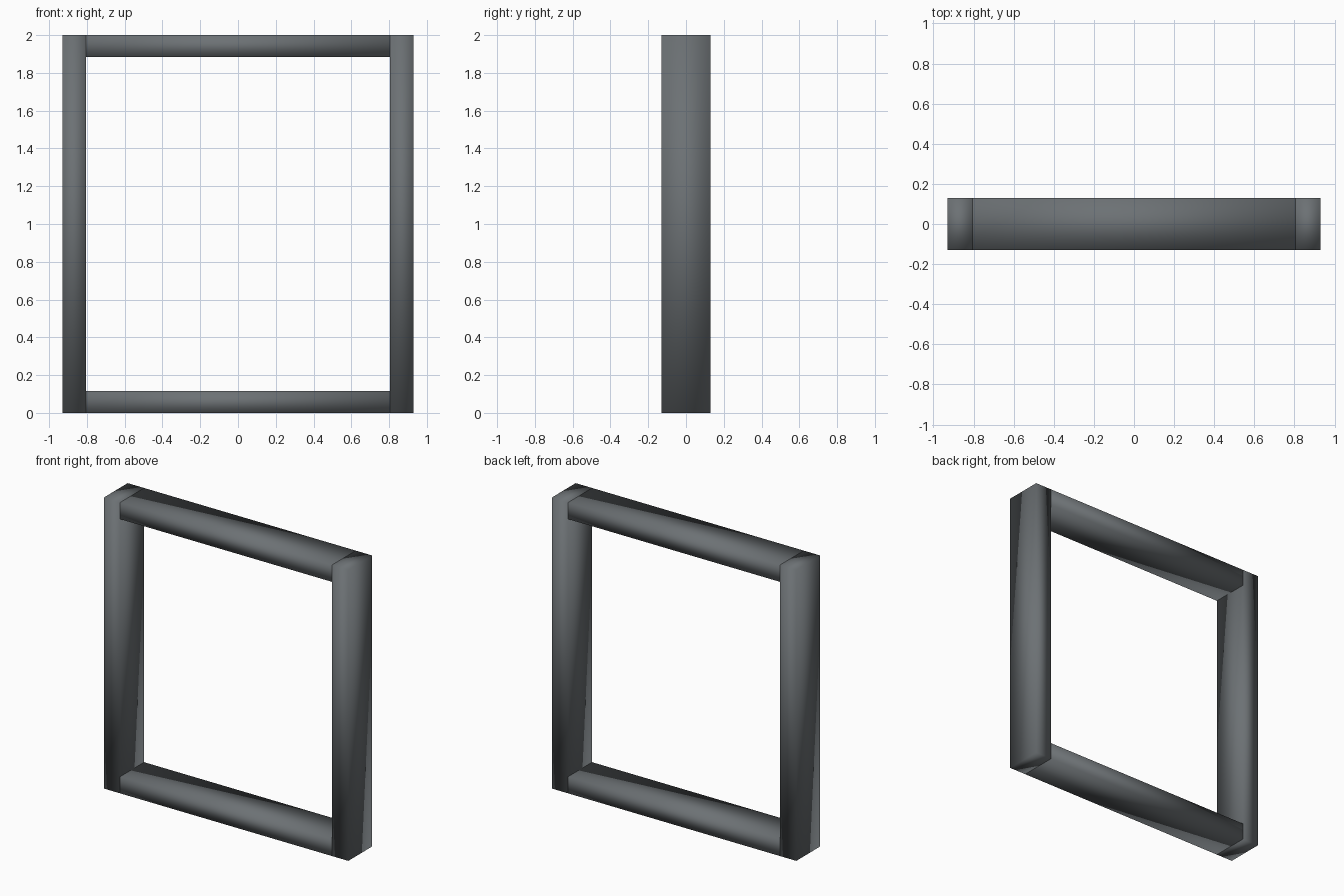
import bpy
import bmesh

WIDTH, HEIGHT, DEPTH = 1.86, 2.0, 0.26
POST, RAIL = 0.125, 0.115

cube = bpy.data.objects.get("Cube")
if cube:
    bpy.data.objects.remove(cube, do_unlink=True)

# Dark grey finish
grey = bpy.data.materials.new("dark_grey")
grey.use_nodes = True
colour = (0.15, 0.165, 0.175, 1)
grey.diffuse_color = colour
bsdf = grey.node_tree.nodes["Principled BSDF"]
bsdf.inputs["Base Color"].default_value = colour
bsdf.inputs["Roughness"].default_value = 0.6


def beam(name, size, centre):
    """A plain box with softly blended shading."""
    bm = bmesh.new()
    bmesh.ops.create_cube(bm, size=1)
    bmesh.ops.scale(bm, vec=size, verts=bm.verts)
    for face in bm.faces:
        face.smooth = True
    mesh = bpy.data.meshes.new(name)
    bm.to_mesh(mesh)
    bm.free()
    mesh.materials.append(grey)
    obj = bpy.data.objects.new(name, mesh)
    obj.location = centre
    bpy.context.collection.objects.link(obj)


# Upright posts, full height
for side, sign in (("left", 1), ("right", -1)):
    beam(side + "_post", (POST, DEPTH, HEIGHT),
         (sign * (WIDTH - POST) / 2, 0, HEIGHT / 2))

# Rails fitted between the posts
for name, z in (("bottom_rail", RAIL / 2), ("top_rail", HEIGHT - RAIL / 2)):
    beam(name, (WIDTH - 2 * POST, DEPTH, RAIL), (0, 0, z))
